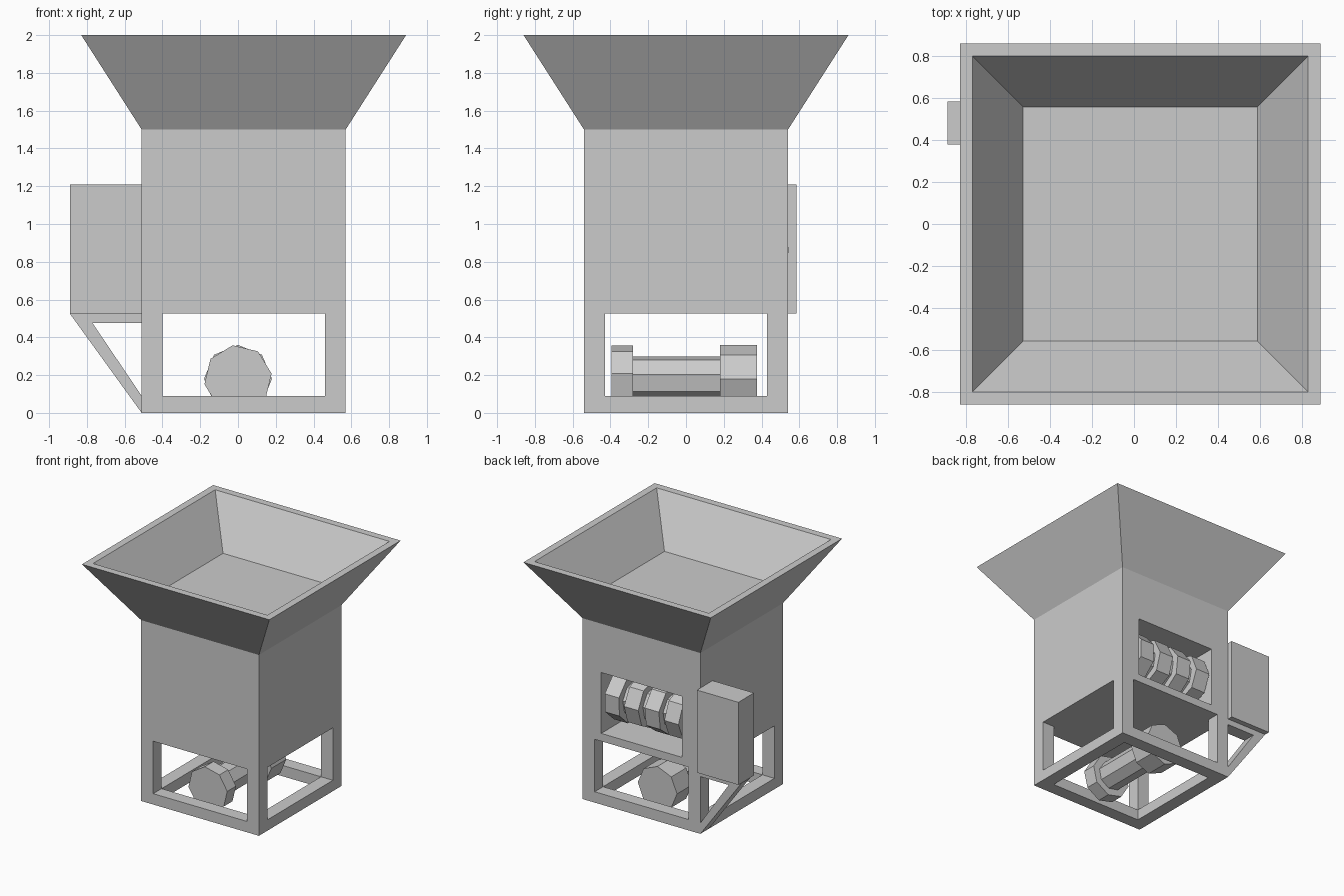
import bpy, bmesh, math
from mathutils import Matrix, Vector

if "Cube" in bpy.data.objects:
    bpy.data.objects.remove(bpy.data.objects["Cube"])


def finish(name, bm):
    bmesh.ops.recalc_face_normals(bm, faces=bm.faces)
    me = bpy.data.meshes.new(name)
    bm.to_mesh(me)
    bm.free()
    ob = bpy.data.objects.new(name, me)
    bpy.context.collection.objects.link(ob)
    return ob


def box(name, lo, hi):
    lo, hi = Vector(lo), Vector(hi)
    m = Matrix.Translation((lo + hi) / 2) @ Matrix.Diagonal((*(hi - lo), 1))
    bm = bmesh.new()
    bmesh.ops.create_cube(bm, size=1, matrix=m)
    return finish(name, bm)


def cut(ob, name, lo, hi):
    c = box(name, lo, hi)
    c.hide_render = True
    c.hide_set(True)
    c.display_type = 'WIRE'
    mod = ob.modifiers.new(name, 'BOOLEAN')
    mod.operation = 'DIFFERENCE'
    mod.solver = 'EXACT'
    mod.object = c


def prism(name, axis, a, b, centre, radius, turn, sides=8):
    """Low-poly drum between a and b along x or y; centre is the other two coords."""
    rings = []
    bm = bmesh.new()
    for t in (a, b):
        ring = []
        for i in range(sides):
            ang = math.radians(turn) + 2 * math.pi * i / sides
            u = centre[0] + radius * math.cos(ang)
            v = centre[1] + radius * math.sin(ang)
            ring.append(bm.verts.new((t, u, v) if axis == 'x' else (u, t, v)))
        rings.append(ring)
        bm.faces.new(ring)
    for i in range(sides):
        j = (i + 1) % sides
        bm.faces.new((rings[0][i], rings[0][j], rings[1][j], rings[1][i]))
    return finish(name, bm)


# Main housing with open lower frame and rear window
CX = 0.03
body = box("housing", (CX - .54, -.54, 0), (CX + .54, .54, 1.5))
cut(body, "cavity_cutter", (CX - .43, -.43, -.1), (CX + .43, .43, .525))
cut(body, "front_back_cutter", (CX - .43, -.7, .09), (CX + .43, .7, .525))
cut(body, "side_cutter", (CX - .7, -.43, .09), (CX + .7, .43, .525))
cut(body, "window_cutter", (CX - .37, .12, .59), (CX + .37, .7, 1.095))

# Flared hopper: bottom, outer rim, inner rim, floor
bm = bmesh.new()
loops = []
for h, z in ((.54, 1.5), (.86, 2), (.80, 2), (.558, 1.63)):
    loops.append([bm.verts.new((CX + sx * h, sy * h, z))
                  for sx, sy in ((-1, -1), (1, -1), (1, 1), (-1, 1))])
for lo, hi in zip(loops, loops[1:]):
    for i in range(4):
        j = (i + 1) % 4
        bm.faces.new((lo[i], lo[j], hi[j], hi[i]))
bm.faces.new(loops[0])
bm.faces.new(loops[-1])
finish("hopper", bm)

# Control box on the side and its triangular bracket
box("side_box", (-.89, .38, .525), (-.51, .585, 1.21))
outer = [(-.89, .525), (-.51, .525), (-.51, 0)]
inner = [(-.77, .475), (-.51, .475), (-.51, .09)]
bm = bmesh.new()
rows = [[bm.verts.new((x, y, z)) for x, z in outer + inner] for y in (.43, .54)]
f, b = rows
for i, j in ((0, 1), (2, 0)):
    for r in rows:
        bm.faces.new((r[i], r[j], r[j + 3], r[i + 3]))
    bm.faces.new((f[i], f[j], b[j], b[i]))
    bm.faces.new((f[i + 3], f[j + 3], b[j + 3], b[i + 3]))
for i, j in ((1, 4), (2, 5)):
    bm.faces.new((f[i], f[j], b[j], b[i]))
finish("bracket", bm)

# Lower roller
prism("lower_front_drum", 'y', -.395, -.28, (0, .18), .18, 9)
prism("lower_shaft", 'y', -.28, .18, (0, .18), .12, 11)
prism("lower_back_drum", 'y', .18, .375, (0, .18), .18, 0)

# Upper toothed roller behind the window
prism("upper_shaft", 'x', CX - .37, CX + .37, (.345, .855), .14, 10)
for i in range(4):
    x = CX + (i - 1.5) * .185
    prism(f"upper_disc_{i + 1}", 'x', x - .065, x + .065, (.345, .855), .2,
          (0, 15, 5, 20)[i])
